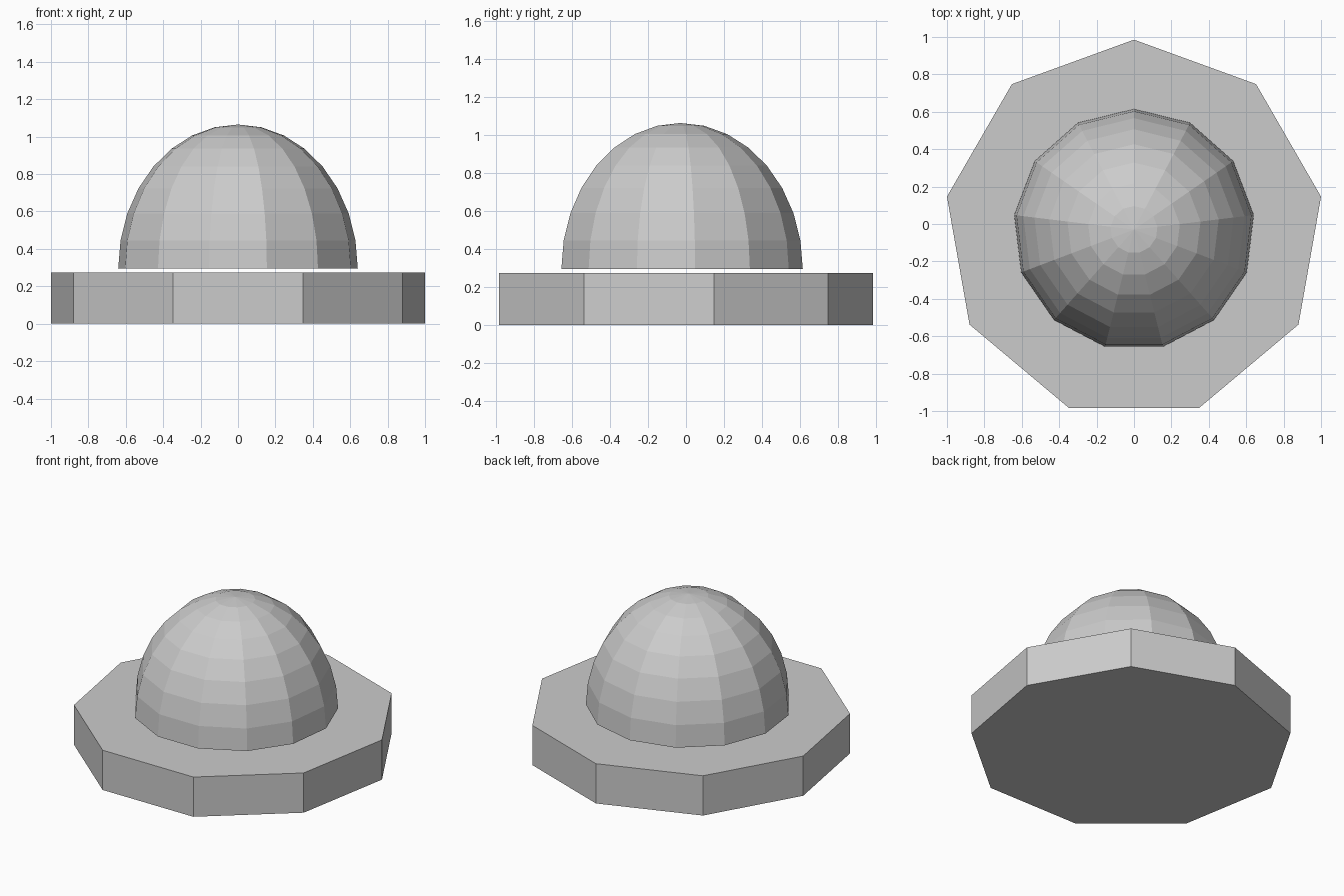
import bpy, bmesh
from math import sin, cos, pi

if "Cube" in bpy.data.objects:
    bpy.data.objects.remove(bpy.data.objects["Cube"])

CY = -0.03  # shared axis of both parts


def add_object(name, bm):
    bmesh.ops.recalc_face_normals(bm, faces=bm.faces)
    mesh = bpy.data.meshes.new(name)
    bm.to_mesh(mesh)
    bm.free()
    obj = bpy.data.objects.new(name, mesh)
    bpy.context.collection.objects.link(obj)
    return obj


def ring(bm, sides, radius, z):
    # regular polygon with one corner pointing to +y
    return [bm.verts.new((radius * sin(2 * pi * i / sides),
                          CY + radius * cos(2 * pi * i / sides), z))
            for i in range(sides)]


def bridge(bm, low, high):
    n = len(low)
    for i in range(n):
        j = (i + 1) % n
        bm.faces.new((low[i], low[j], high[j], high[i]))


# Nine-sided base plate
bm = bmesh.new()
low, high = ring(bm, 9, 1.0154, 0.0), ring(bm, 9, 1.0154, 0.275)
bridge(bm, low, high)
bm.faces.new(low)
bm.faces.new(high)
add_object("base_plate", bm)

# Thirteen-sided half-ellipsoid dome, floating just above the plate
SIDES, BANDS = 13, 8
RADIUS, RIM_Z, HEIGHT = 0.645, 0.296, 0.769
bm = bmesh.new()
rings = []
for k in range(BANDS):
    a = k * pi / 2 / BANDS
    rings.append(ring(bm, SIDES, RADIUS * cos(a), RIM_Z + HEIGHT * sin(a)))
for a, b in zip(rings, rings[1:]):
    bridge(bm, a, b)
apex = bm.verts.new((0, CY, RIM_Z + HEIGHT))
for i in range(SIDES):
    bm.faces.new((rings[-1][i], rings[-1][(i + 1) % SIDES], apex))
dome = add_object("dome", bm)

# Make sure the open dome faces outward
if dome.data.polygons[-1].normal.z < 0:
    dome.data.flip_normals()
